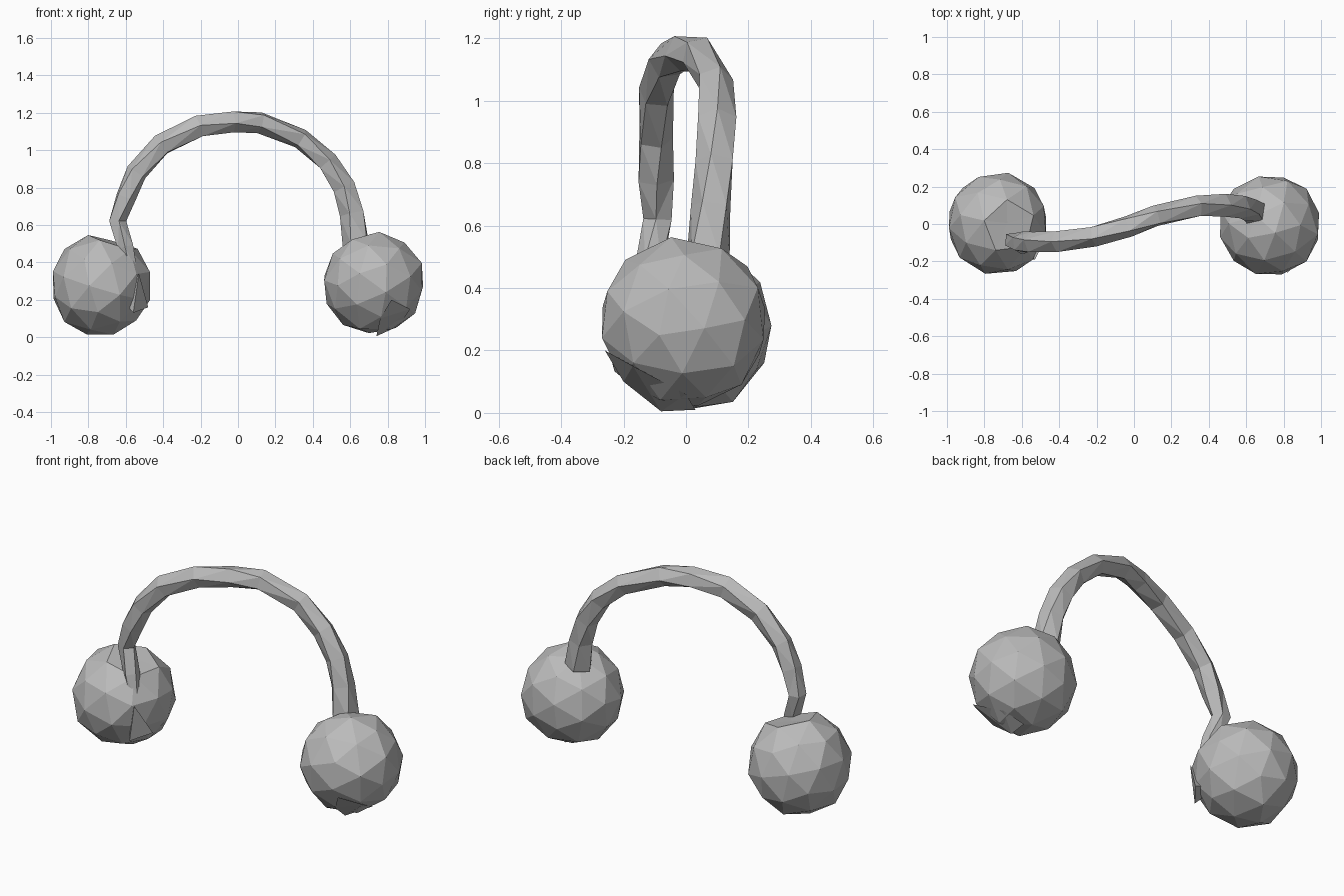
import bpy, bmesh, math, random
from mathutils import Vector, Matrix

random.seed(4)
default = bpy.data.objects.get("Cube")
if default:
    bpy.data.objects.remove(default, do_unlink=True)

grey = bpy.data.materials.new("plain grey")
grey.use_nodes = True
COLOUR = (0.5, 0.5, 0.5, 1)
grey.diffuse_color = COLOUR
grey.node_tree.nodes["Principled BSDF"].inputs["Base Color"].default_value = COLOUR


def finish(bm, name):
    """Turn a bmesh into a flat-shaded object."""
    bmesh.ops.recalc_face_normals(bm, faces=bm.faces)
    mesh = bpy.data.meshes.new(name)
    bm.to_mesh(mesh)
    bm.free()
    mesh.materials.append(grey)
    obj = bpy.data.objects.new(name, mesh)
    bpy.context.collection.objects.link(obj)
    return obj


def ball(name, centre, radii, turn, dimple, depth):
    """Faceted, slightly uneven ball with a dimple where the stem meets it."""
    bm = bmesh.new()
    bmesh.ops.create_icosphere(bm, subdivisions=2, radius=1)
    bmesh.ops.rotate(bm, verts=bm.verts, matrix=Matrix.Rotation(turn, 3, (1, 2, 3)))
    direction = Vector(dimple).normalized()
    nearest = max(bm.verts, key=lambda v: v.co.normalized().dot(direction))
    for v in bm.verts:
        v.co *= 1 + random.uniform(-0.025, 0.025)
    nearest.co = direction * (1 - depth)
    for v in bm.verts:
        v.co = Vector(centre) + Vector([a * b for a, b in zip(v.co, radii)])
    return finish(bm, name)


def fold(name, points):
    """Small angular fold of skin standing off a ball."""
    bm = bmesh.new()
    for p in points:
        bm.verts.new(p)
    bmesh.ops.convex_hull(bm, input=bm.verts)
    return finish(bm, name)


def stem(name, path, sides, twist):
    """Twisting faceted tube along (x, y, z, radius) points."""
    bm = bmesh.new()
    points = [Vector(p[:3]) for p in path]
    rings = []
    for i, p in enumerate(points):
        along = points[min(i + 1, len(points) - 1)] - points[max(i - 1, 0)]
        side = along.cross(Vector((0, 1, 0))).normalized()
        depth = along.cross(side).normalized()
        ring = []
        for k in range(sides):
            a = math.tau * k / sides + twist * i
            r = path[i][3] * random.uniform(0.95, 1.08)
            ring.append(bm.verts.new(p + r * (side * math.cos(a) + depth * math.sin(a))))
        rings.append(ring)
    for a, b in zip(rings, rings[1:]):
        for k in range(sides):
            n = (k + 1) % sides
            bm.faces.new((a[k], a[n], b[n], b[k]))
    bm.faces.new(rings[0])
    bm.faces.new(rings[-1])
    bmesh.ops.triangulate(bm, faces=bm.faces)
    return finish(bm, name)


# Two balls
ball("right_ball", (-0.733, 0.005, 0.277), (0.272, 0.276, 0.278), 0.5, (0.25, 0, 1), 0.16)
ball("left_ball", (0.727, -0.005, 0.287), (0.277, 0.274, 0.274), 1.1, (-0.3, 0.2, 1), 0.04)

# Folds of skin low on the balls
fold("left_ball_fold", [(0.74, -0.08, 0.005), (0.76, -0.20, 0.10), (0.82, -0.26, 0.20),
                        (0.92, -0.17, 0.15), (0.86, 0.0, 0.06), (0.75, 0.03, 0.01)])
fold("right_ball_fold", [(-0.53, -0.19, 0.34), (-0.48, -0.09, 0.16),
                         (-0.56, -0.19, 0.13), (-0.62, -0.10, 0.20)])

# Arched stem joining the balls
stem("arched_stem", [
    (-0.56, -0.13, 0.33, 0.03),
    (-0.60, -0.115, 0.48, 0.046),
    (-0.645, -0.09, 0.62, 0.05),
    (-0.60, -0.10, 0.75, 0.058),
    (-0.54, -0.10, 0.88, 0.06),
    (-0.405, -0.095, 1.025, 0.06),
    (-0.21, -0.065, 1.125, 0.058),
    (-0.03, -0.01, 1.153, 0.06),
    (0.12, 0.04, 1.15, 0.058),
    (0.335, 0.095, 1.06, 0.058),
    (0.475, 0.10, 0.935, 0.06),
    (0.565, 0.095, 0.80, 0.062),
    (0.61, 0.085, 0.66, 0.066),
    (0.635, 0.07, 0.50, 0.072),
], 5, 0.25)
